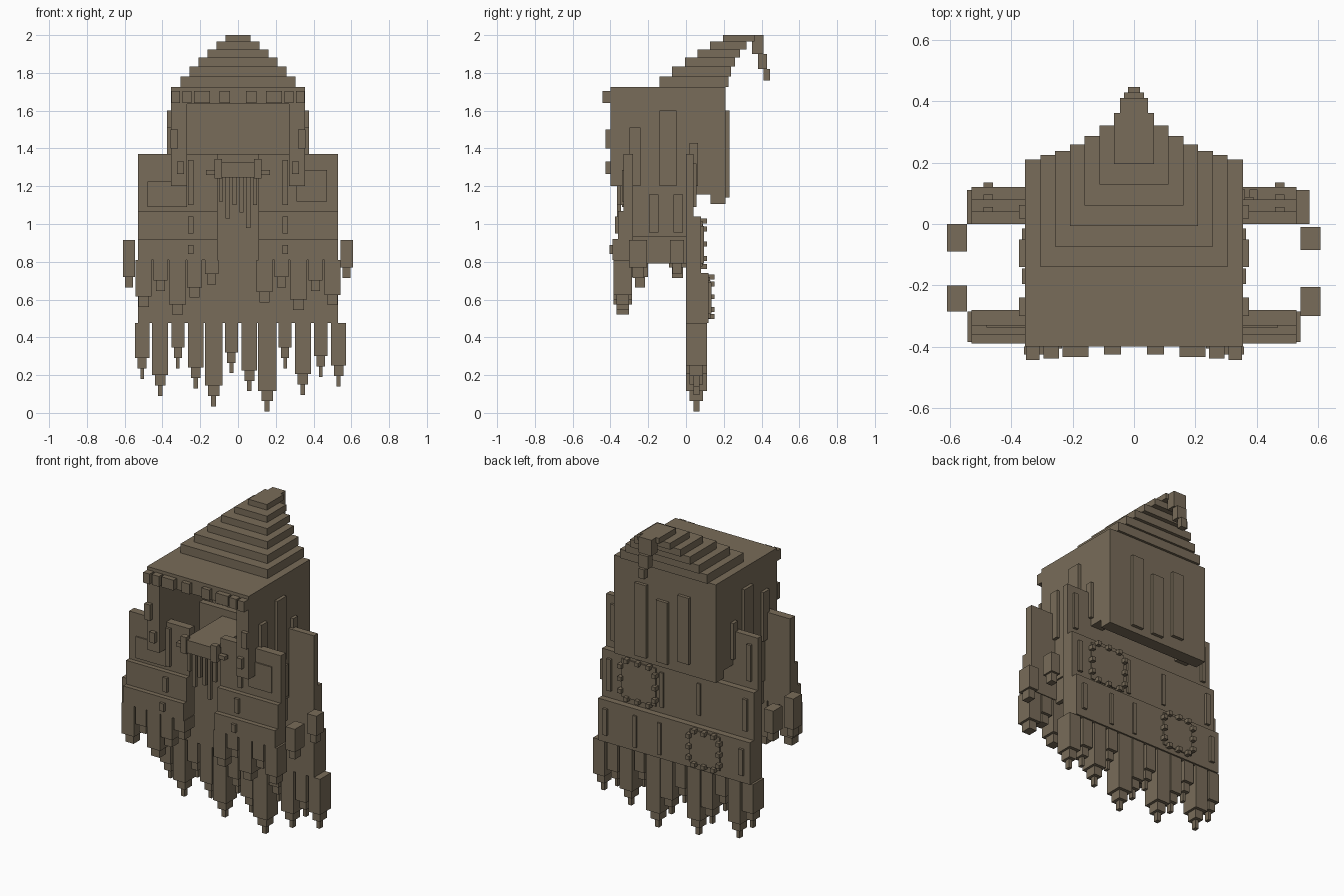
import bpy, bmesh

startup_cube = bpy.data.objects.get("Cube")
if startup_cube:
    bpy.data.objects.remove(startup_cube, do_unlink=True)

cloth = bpy.data.materials.new("weathered brown cloth")
cloth.use_nodes = True
cloth.diffuse_color = (.19, .15, .1, 1)
shader = cloth.node_tree.nodes["Principled BSDF"]
shader.inputs["Base Color"].default_value = cloth.diffuse_color


def build(name, boxes, mirrored=False):
    """Make one object out of boxes, each given as its x, y and z ranges."""
    boxes = list(boxes)
    if mirrored:
        boxes += [((-x[1], -x[0]), y, z) for x, y, z in boxes]
    bm = bmesh.new()
    for ranges in boxes:
        for vert in bmesh.ops.create_cube(bm, size=1)["verts"]:
            vert.co = [r[0] if c < 0 else r[1] for c, r in zip(vert.co, ranges)]
    mesh = bpy.data.meshes.new(name)
    bm.to_mesh(mesh)
    bm.free()
    mesh.materials.append(cloth)
    obj = bpy.data.objects.new(name, mesh)
    bpy.context.collection.objects.link(obj)


def around(centre, half):
    return (centre - half, centre + half)


def tatter(x, width, y, depth, top, bottom, tips):
    """A hanging strip whose lower end narrows by steps."""
    for step in range(tips + 1):
        shrink = .5 - .18 * step
        yield around(x, width * shrink), around(y, depth * shrink), (bottom, top)
        top, bottom = bottom, bottom - .055


# Shared measurements
hood_side, hood_front, hood_back = .355, -.4, .21
cheek, brim, crown, hood_hem = .27, 1.635, 1.725, 1.155
shoulder, robe_side, opening = 1.37, .53, .108
flap_back = -.28

# Hollow hood: roof, back wall and cheeks
build("hood_roof", [(around(0, hood_side), (hood_front, hood_back), (brim, crown))])
build("hood_back", [(around(0, hood_side), (.13, hood_back), (1.105, brim))])
build("hood_cheeks", [
    ((cheek, hood_side), (hood_front, -.33), (1.2, brim)),
    ((cheek, hood_side), (-.33, hood_back), (hood_hem, brim))], mirrored=True)


# Stepped point of the hood, leaning backwards
def peak_height(step):
    return min(crown + .058 * step - .002 * step ** 2, 2)


build("hood_peak", [
    (around(0, .305 - .048 * i),
     (.067 * i - .14, .225 + .01 * i + .0035 * i ** 2),
     (peak_height(i), peak_height(i + 1)))
    for i in range(6)])


# Drooping tail behind the point
def tail_height(step):
    return 2 - .11 * step + .01 * step ** 2


build("hood_tail", [
    (around(0, .045 - .0125 * i), (.35 + .03 * i, .41 + .018 * i),
     (tail_height(i + 1), tail_height(i)))
    for i in range(3)])

# Teeth along the brim and studs on the cheeks
build("brim_teeth", [
    (around(x, width / 2), (-.42 - .07 * x, hood_front), (1.64, 1.705))
    for x, width in ((.07, .055), (.19, .085), (.27, .05), (.33, .045))],
    mirrored=True)
build("cheek_studs", [
    (around(.338, .02), (-.425, hood_front), (1.4, 1.5)),
    (around(.305, .018), (-.425, hood_front), (1.265, 1.33))], mirrored=True)

# Raised folds on the sides and back of the hood
build("hood_side_folds", [
    ((hood_side, hood_side + .02), around(y, width / 2), (1.2, top))
    for y, width, top in ((-.27, .06, 1.51), (-.095, .09, 1.6), (.04, .045, 1.43))],
    mirrored=True)
build("hood_back_folds", [
    (around(x, .04), (hood_back, hood_back + .02), (bottom, top))
    for x, bottom, top in ((.16, 1.14, 1.6), (.01, 1.14, 1.53), (-.14, 1.18, 1.6))])

# Back cape in three overlapping layers with folds near the edges
cape_edges = (shoulder, 1.04, .74, .475)
for layer, name in enumerate(("upper", "middle", "lower")):
    top, bottom = cape_edges[layer], cape_edges[layer + 1]
    outside = .04 * (layer + 1)
    build(name + "_cape", [(around(0, robe_side), (0, outside), (bottom, top))])
    build(name + "_cape_folds", [
        (around(.475, .015), (outside, outside + .016), (bottom + .05, top - .05))],
        mirrored=True)
build("cape_creases", [
    (around(.11, .012), (.08, .09), (.78, 1)),
    (around(-.15, .012), (.08, .09), (.8, 1)),
    (around(.1, .012), (.12, .13), (.5, .7)),
    (around(.27, .012), (.12, .13), (.5, .7))])


# Square patches held by stitches around the edge
def patch(x, z, half, y):
    yield around(x, half), (y, y + .008), around(z, half)
    for along in (-.65 * half, 0, .65 * half):
        for edge in (-half, half):
            for dx, dz in ((along, edge), (edge, along)):
                yield around(x + dx, .013), (y, y + .032), around(z + dz, .013)


build("middle_cape_patch", patch(.27, .895, .12, .08))
build("lower_cape_patch", patch(-.22, .615, .105, .12))

# Ragged hem of the cape: longer tatters are wider
hem_ends = (.29, .2, .345, .24, .145, .32, .225, .117, .345, .205, .3, .25)
build("cape_hem", [
    part for i, end in enumerate(hem_ends)
    for part in tatter(.0945 * i - .507, .112 - .13 * end, .055, .11,
                       cape_edges[-1], end, tips=2)])

# Front flaps in three layers, open in the middle
flap_edges = (shoulder, 1.07, .92, .81)
for layer, name in enumerate(("upper", "middle", "lower")):
    top, bottom = flap_edges[layer], flap_edges[layer + 1]
    outside = -.33 - .03 * layer
    build(name + "_flaps", [
        ((opening, robe_side), (outside, flap_back), (bottom, top))], mirrored=True)
    build(name + "_flap_stitches", [
        (around(.25, .015), (outside - .016, outside), (bottom + .03, top - .03))],
        mirrored=True)
build("right_flap_patch", [((-.48, -.27), (-.338, -.33), (1.09, 1.225))])
build("left_flap_patch", [((.31, .47), (-.338, -.33), (1.12, 1.285))])

# Ragged hems of the flaps, counted outwards from the opening
flap_hems = {"right": (-1, (.735, .665, .575, .7, .615)),
             "left": (1, (.64, .72, .6, .7, .625))}
for name, (side, ends) in flap_hems.items():
    build(name + "_flap_hem", [
        part for i, end in enumerate(ends)
        for part in tatter(side * (.14 + .09 * i), .16 - .12 * end, -.335, .1,
                           flap_edges[-1], end, tips=1)])

# Side cloth below the hood, with its folds
build("side_cloth", [
    ((.325, hood_side), (-.3, 0), (.935, hood_hem)),
    ((.32, .345), (-.3, 0), (.79, .935))], mirrored=True)
build("side_cloth_folds", [
    ((hood_side, .365), around(y, .025), (.955, hood_hem)) for y in (-.17, -.04)],
    mirrored=True)

# Tassels hanging beside the robe
tassel_top = .915
build("right_tassels", [
    *tatter(-.577, .065, -.045, .09, tassel_top, .77, tips=1),
    *tatter(-.577, .065, -.243, .085, tassel_top, .72, tips=1)])
build("left_tassels", [
    *tatter(.575, .065, -.048, .075, tassel_top, .79, tips=1),
    *tatter(.575, .065, -.253, .095, tassel_top, .77, tips=1)])

# Neck shelf with its clasp and hanging cords
clasp_top = 1.325
build("neck_shelf", [(around(0, .11), (-.36, 0), (1.285, clasp_top))])
build("clasp", [(around(0, .125), (-.385, -.35), (1.245, clasp_top))])
build("clasp_knobs", [
    (around(.105, .02), (-.395, -.36), (1.24, clasp_top + .02)),
    ((.125, .17), (-.375, -.345), (1.26, 1.285))], mirrored=True)
build("clasp_cords", [
    (around(.036 * i - .09, .011), (-.365, -.345), (end, 1.25))
    for i, end in enumerate((1.12, 1.03, 1.1, 1.06, .98, 1.1))])
